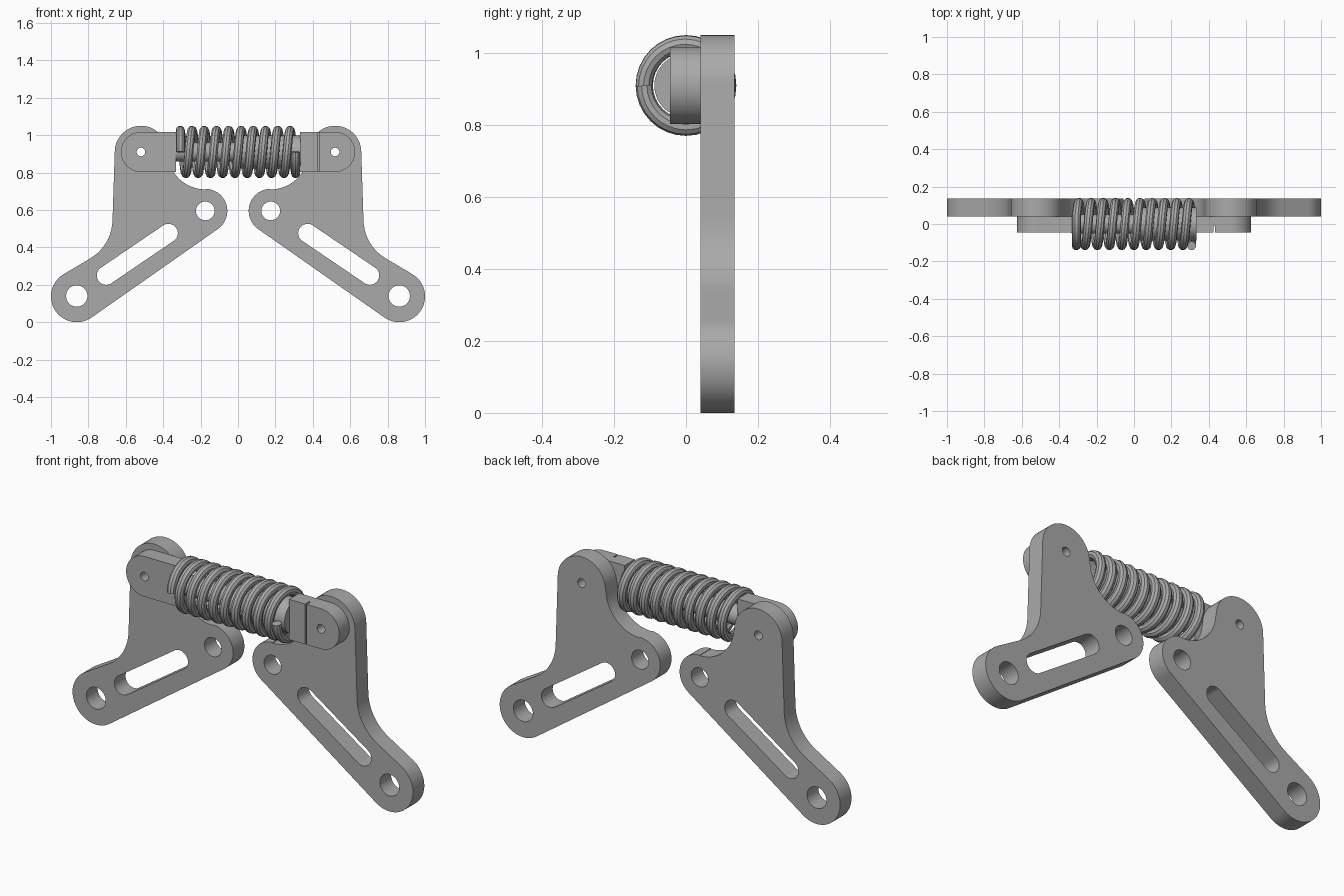
import bpy, math
from math import pi, cos, sin
from mathutils import Vector

cube = bpy.data.objects.get("Cube")
if cube:
    bpy.data.objects.remove(cube, do_unlink=True)

steel = bpy.data.materials.new("grey_steel")
steel.use_nodes = True
GREY = (0.4, 0.4, 0.4, 1)
steel.diffuse_color = GREY
steel.node_tree.nodes["Principled BSDF"].inputs["Base Color"].default_value = GREY

AXIS_Z = 0.91      # height of the spring axis
PIN_X = 0.519      # distance of the pivots from the middle


def finish(obj, name):
    """Turn a curve into a mesh, name it, colour it and smooth its curved sides."""
    bpy.ops.object.select_all(action='DESELECT')
    obj.select_set(True)
    bpy.context.view_layer.objects.active = obj
    if obj.type == 'CURVE':
        bpy.ops.object.convert(target='MESH')
        obj = bpy.context.object
    bpy.ops.object.transform_apply(location=True, rotation=True, scale=True)
    obj.name = name
    obj.data.materials.clear()
    obj.data.materials.append(steel)
    bpy.ops.object.shade_smooth_by_angle(angle=math.radians(30))
    return obj


def belt(circles):
    """Outline tangent to a ring of circles; a negative radius is a concave fillet."""
    n = len(circles)
    normals = []
    for i in range(n):
        x1, z1, r1 = circles[i]
        x2, z2, r2 = circles[(i + 1) % n]
        d = Vector((x2 - x1, z2 - z1))
        ratio = max(-1, min(1, (r1 - r2) / d.length))
        normals.append(math.atan2(d.y, d.x) - math.acos(ratio))
    points = []
    for i, (x, z, r) in enumerate(circles):
        if r == 0:
            points.append((x, z))
            continue
        start = normals[i - 1]
        sweep = (normals[i] - start) % (2 * pi)
        if r < 0:
            sweep -= 2 * pi
        steps = max(4, int(abs(sweep) / 0.1))
        for k in range(steps + 1):
            a = start + sweep * k / steps
            points.append((x + r * cos(a), z + r * sin(a)))
    return points


def circle(x, z, r, steps=40):
    return [(x + r * cos(2 * pi * k / steps), z + r * sin(2 * pi * k / steps))
            for k in range(steps)]


def plate(name, outlines, y0, y1, side):
    """Flat part: first outline is the edge, the others are holes through it."""
    curve = bpy.data.curves.new(name, 'CURVE')
    curve.dimensions = '2D'
    curve.fill_mode = 'BOTH'
    curve.extrude = (y1 - y0) / 2
    for outline in outlines:
        spline = curve.splines.new('POLY')
        spline.points.add(len(outline) - 1)
        for p, (x, z) in zip(spline.points, outline):
            p.co = (side * x, z, 0, 1)
        spline.use_cyclic_u = True
    obj = bpy.data.objects.new(name, curve)
    bpy.context.collection.objects.link(obj)
    obj.rotation_euler.x = pi / 2
    obj.location.y = (y0 + y1) / 2
    return finish(obj, name)


def rod(name, x0, x1, r):
    bpy.ops.mesh.primitive_cylinder_add(
        vertices=40, radius=r, depth=x1 - x0,
        location=((x0 + x1) / 2, 0, AXIS_Z), rotation=(0, pi / 2, 0))
    return finish(bpy.context.object, name)


# Rocker arms with pivot holes and a long slot
edge = belt([(0.862, 0.138, 0.138), (0.914, 0.55, -0.243),
             (PIN_X, AXIS_Z, 0.14), (0.175, AXIS_Z, -0.2),
             (0.175, 0.595, 0.118)])
slot = belt([(0.372, 0.476, 0.05), (0.705, 0.25, 0.05)])
pin_hole = circle(PIN_X, AXIS_Z, 0.023)
arm = [edge, slot, pin_hole, circle(0.862, 0.14, 0.057), circle(0.175, 0.595, 0.05)]
for label, side in (("left", 1), ("right", -1)):
    plate(label + "_rocker_arm", arm, 0.04, 0.135, side)


# Round-ended lugs carrying the spring
def lug(inner):
    half = 0.107
    return [belt([(inner, AXIS_Z - half, 0), (PIN_X, AXIS_Z, half),
                  (inner, AXIS_Z + half, 0)]), pin_hole]


plate("right_lug", lug(0.332), -0.045, 0.04, -1)
plate("left_lug", lug(0.434), -0.045, 0.04, 1)

# Block beside the left lug, with a narrow groove between them
def box(x0, x1):
    z0, z1 = AXIS_Z - 0.107, AXIS_Z + 0.107
    return [[(x0, z0), (x1, z0), (x1, z1), (x0, z1)]]


plate("left_block", box(0.332, 0.426), -0.045, 0.04, 1)
plate("left_groove_floor", box(0.426, 0.434), -0.01, 0.04, 1)

# Guide rod and its sleeve inside the spring
rod("guide_rod", -0.335, 0.1, 0.052)
rod("guide_sleeve", 0.0, 0.335, 0.088)

# Coil spring, closed flat at both ends
turns, per_turn, pitch = 10, 32, 0.0655
coil = bpy.data.curves.new("coil_spring", 'CURVE')
coil.dimensions = '3D'
coil.bevel_depth = 0.024
coil.bevel_resolution = 3
coil.use_fill_caps = True
spline = coil.splines.new('POLY')
count = turns * per_turn
spline.points.add(count)
for k, p in enumerate(spline.points):
    t = k / per_turn - turns / 2
    x = max(-0.308, min(0.308, t * pitch))
    a = 2 * pi * t
    p.co = (x, -0.116 * cos(a), AXIS_Z + 0.116 * sin(a), 1)
spring = bpy.data.objects.new("coil_spring", coil)
bpy.context.collection.objects.link(spring)
finish(spring, "coil_spring")
